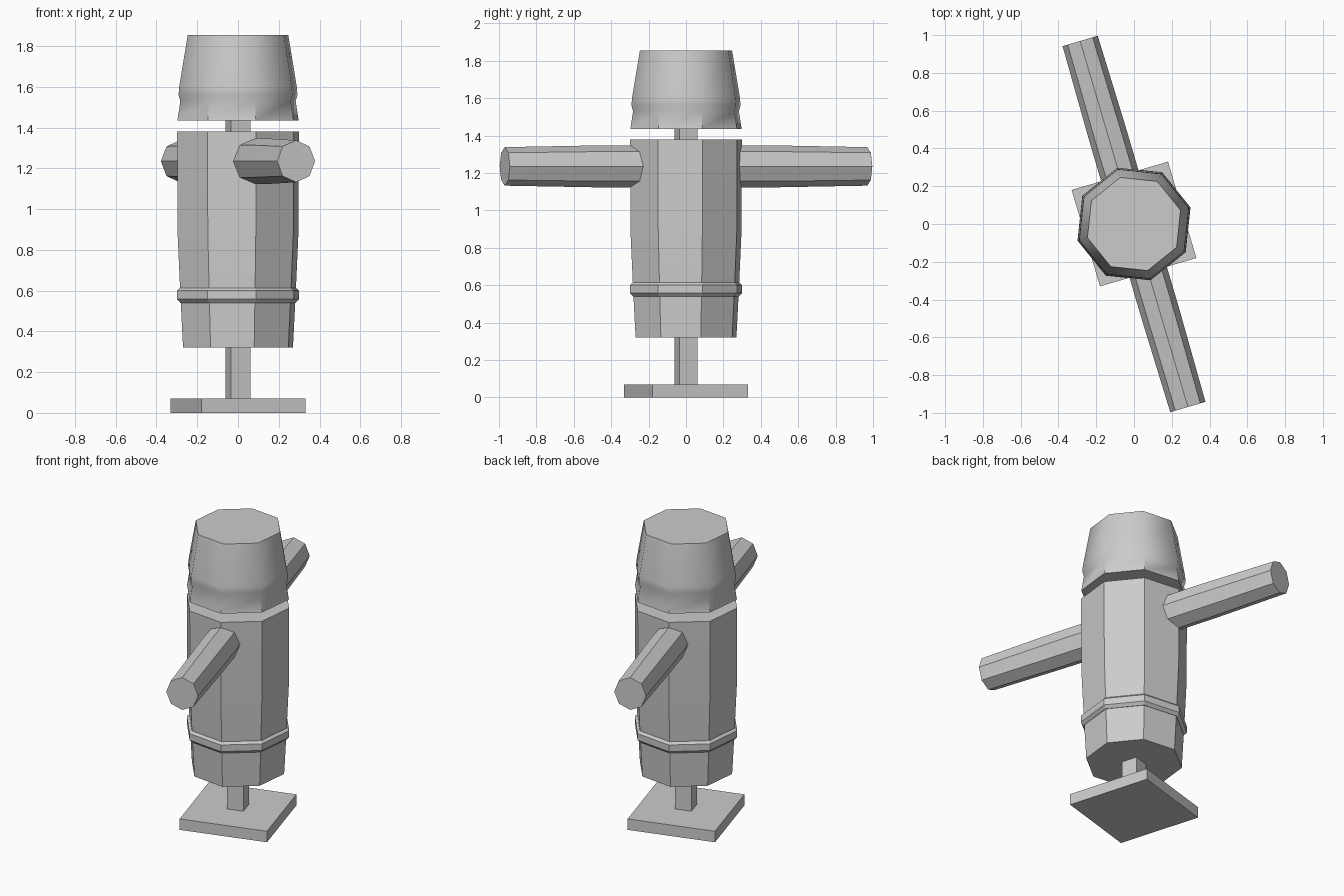
import bpy, bmesh
from math import cos, sin, pi, radians
from mathutils import Matrix

if "Cube" in bpy.data.objects:
    bpy.data.objects.remove(bpy.data.objects["Cube"])

TURN = Matrix.Rotation(radians(16.4), 4, 'Z')   # whole figure is turned a little

grey = bpy.data.materials.new("plain grey")
grey.use_nodes = True
GREY = (0.6, 0.6, 0.6, 1)
grey.diffuse_color = GREY
grey.node_tree.nodes["Principled BSDF"].inputs["Base Color"].default_value = GREY


def finish(name, bm, angle=None):
    """Turn the part, recalculate normals, shade it and link it."""
    bmesh.ops.recalc_face_normals(bm, faces=bm.faces)
    bm.transform(TURN)
    mesh = bpy.data.meshes.new(name)
    bm.to_mesh(mesh)
    bm.free()
    mesh.materials.append(grey)
    obj = bpy.data.objects.new(name, mesh)
    bpy.context.collection.objects.link(obj)
    if angle:
        bpy.ops.object.select_all(action='DESELECT')
        obj.select_set(True)
        bpy.context.view_layer.objects.active = obj
        bpy.ops.object.shade_smooth_by_angle(angle=radians(angle))
    return obj


def box(name, half, z0, z1):
    bm = bmesh.new()
    bmesh.ops.create_cube(bm, size=1)
    bmesh.ops.scale(bm, vec=(2 * half, 2 * half, z1 - z0), verts=bm.verts)
    bmesh.ops.translate(bm, vec=(0, 0, (z0 + z1) / 2), verts=bm.verts)
    finish(name, bm)


def octagon_loft(profile):
    """Eight-sided capped solid along z from (radius x, radius y, z) rings."""
    bm = bmesh.new()
    rings = [[bm.verts.new((rx * cos(k * pi / 4), ry * sin(k * pi / 4), z))
              for k in range(8)] for rx, ry, z in profile]
    for low, high in zip(rings, rings[1:]):
        for k in range(8):
            n = (k + 1) % 8
            bm.faces.new((low[k], low[n], high[n], high[k]))
    bm.faces.new(rings[0])
    bm.faces.new(rings[-1])
    return bm


def round_part(name, profile, angle):
    return finish(name, octagon_loft([(r, r, z) for r, z in profile]), angle)


# Stand
box("base_plate", 0.266, 0, 0.07)
box("post", 0.05, 0.07, 1.5)

# Barrel body and belt
round_part("body", [(0.281, 0.32), (0.295, 0.58), (0.31, 0.9), (0.311, 1.38)], 30)
round_part("belt", [(0.295, 0.54), (0.312, 0.558), (0.312, 0.6), (0.295, 0.615)], 25)

# Head: soft above the brow, crisp corners on the lower flare
head = round_part("head", [(0.31, 1.435), (0.295, 1.53), (0.304, 1.56),
                           (0.301, 1.6), (0.257, 1.855)], 50)
for edge in head.data.edges:
    a, b = (head.data.vertices[i].co for i in edge.vertices)
    if max(a.z, b.z) < 1.54 and abs(a.z - b.z) > 0.01:
        edge.use_edge_sharp = True

# Crossbar arms, one pole through the body
bm = octagon_loft([(0.097, 0.103, -1.01), (0.103, 0.112, -0.5),
                   (0.103, 0.112, 0.5), (0.097, 0.103, 1.01)])
bm.transform(Matrix.Translation((0, 0, 1.235)) @ Matrix.Rotation(pi / 2, 4, 'X'))
finish("arms", bm, 30)
